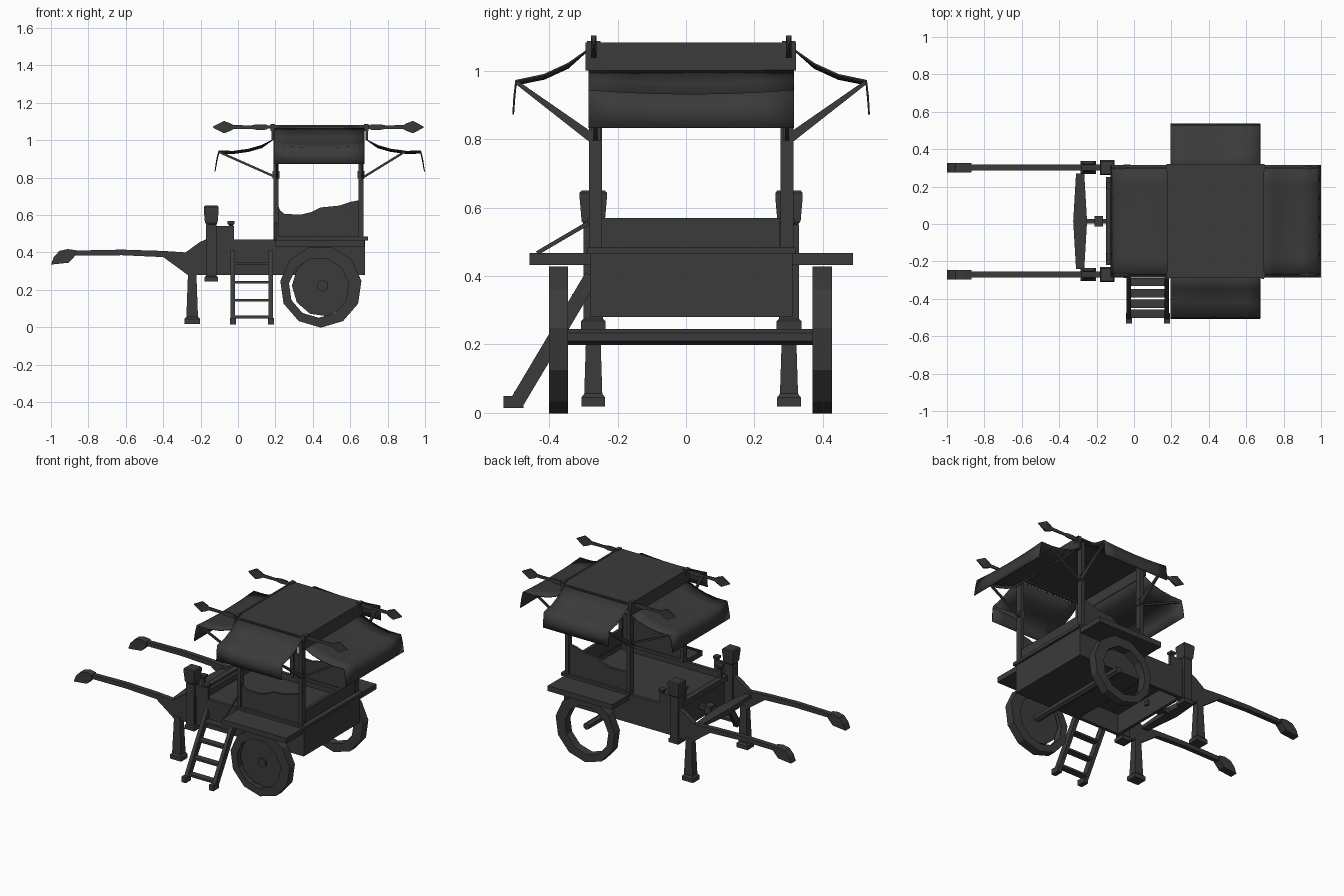
import bpy, bmesh, math
from mathutils import Vector, Matrix

cube = bpy.data.objects.get("Cube")
if cube:
    bpy.data.objects.remove(cube, do_unlink=True)

wood = bpy.data.materials.new("dark grey")
wood.use_nodes = True
grey = (0.043, 0.043, 0.043, 1)
wood.diffuse_color = grey
bsdf = wood.node_tree.nodes["Principled BSDF"]
bsdf.inputs["Base Color"].default_value = grey
bsdf.inputs["Roughness"].default_value = 0.9

MID = 0.015          # centre line of the cart in y
ROOF = 0.437         # centre of the roof in x
SIDES = (-1, 1)


def finish(name, bm):
    bmesh.ops.recalc_face_normals(bm, faces=bm.faces)
    mesh = bpy.data.meshes.new(name)
    bm.to_mesh(mesh)
    bm.free()
    mesh.materials.append(wood)
    obj = bpy.data.objects.new(name, mesh)
    bpy.context.collection.objects.link(obj)
    return obj


def box(name, x, y, z):
    """Box from (low, high) pairs."""
    bm = bmesh.new()
    bmesh.ops.create_cube(bm, size=1)
    for v in bm.verts:
        v.co = [(r[0] + r[1]) / 2 + c * (r[1] - r[0]) for r, c in zip((x, y, z), v.co)]
    return finish(name, bm)


def prism(name, profile, low, high):
    """Extrude an xz profile along y."""
    bm = bmesh.new()
    face = bm.faces.new([bm.verts.new((a, low, b)) for a, b in profile])
    ext = bmesh.ops.extrude_face_region(bm, geom=[face])
    moved = [g for g in ext["geom"] if isinstance(g, bmesh.types.BMVert)]
    bmesh.ops.translate(bm, vec=(0, high - low, 0), verts=moved)
    return finish(name, bm)


def stack(name, centre, rings, axis="z", flat=1.0, sides=4):
    """Loft of (position, half width) rings along an axis."""
    bm = bmesh.new()
    loops = []
    for t, r in rings:
        loop = []
        for i in range(sides):
            a = 2 * math.pi * (i + 0.5) / sides
            k = r / math.cos(math.pi / sides)
            u, w = k * math.cos(a), k * math.sin(a)
            off = {"z": (u, w * flat, t), "x": (t, u * flat, w), "y": (u, t, w * flat)}[axis]
            loop.append(bm.verts.new(Vector(centre) + Vector(off)))
        loops.append(loop)
    for a, b in zip(loops, loops[1:]):
        for i in range(sides):
            j = (i + 1) % sides
            bm.faces.new((a[i], a[j], b[j], b[i]))
    bm.faces.new(loops[0])
    bm.faces.new(loops[-1])
    return finish(name, bm)


def bar(name, p, q, w, h, taper=1.0):
    """Rectangular bar between two points, optionally thinner at the far end."""
    p, q = Vector(p), Vector(q)
    bm = bmesh.new()
    bmesh.ops.create_cube(bm, size=1)
    for v in bm.verts:
        if v.co.z > 0:
            v.co.y *= taper
    z = (q - p).normalized()
    x = z.cross(Vector((0, 0, 1))).normalized()
    rot = Matrix((x, z.cross(x), z)).transposed().to_4x4()
    bm.transform(Matrix.Translation((p + q) / 2) @ rot @ Matrix.Diagonal((w, h, (q - p).length, 1)))
    return finish(name, bm)


def wheel_rim(name, x, y, z, outer, inner, half, n=11):
    """Faceted rim in the xz plane, its hole slightly off centre."""
    bm = bmesh.new()
    corners = [(inner, -half), (outer, -half), (outer, half), (inner, half)]
    rows = []
    for i in range(n):
        a = 2 * math.pi * i / n - math.pi / 2
        row = []
        for r, d in corners:
            off = 0.011 if r == inner else 0
            row.append(bm.verts.new((x - off + r * math.cos(a), y + d, z - off / 2 + r * math.sin(a))))
        rows.append(row)
    for i in range(n):
        a, b = rows[i], rows[(i + 1) % n]
        for k in range(4):
            m = (k + 1) % 4
            bm.faces.new((a[k], a[m], b[m], b[k]))
    return finish(name, bm)


def awning(name, path, along_y, low, high, sag, steps=6):
    """Thin smooth cloth along a path, its crease sagging between the ends."""
    bm = bmesh.new()
    rows = []
    last = len(path) - 1
    for i in range(steps + 1):
        t = i / steps
        s = low + (high - low) * t
        row = []
        for k, (a, z) in enumerate(path):
            drop = sag * 4 * t * (1 - t) * (0 if k in (0, last) else 1)
            row.append(bm.verts.new((a, s, z - drop) if along_y else (s, a, z - drop)))
        rows.append(row)
    for r, q in zip(rows, rows[1:]):
        for k in range(last):
            f = bm.faces.new((r[k], r[k + 1], q[k + 1], q[k]))
            f.smooth = True
    obj = finish(name, bm)
    cloth = obj.modifiers.new("thickness", "SOLIDIFY")
    cloth.thickness = 0.005
    cloth.offset = 0


# Cart body: a deck between planks, the front half hollow underneath
box("deck", (-0.11, 0.68), (-0.27, 0.30), (0.41, 0.43))
box("rear_bottom", (0.20, 0.68), (-0.27, 0.30), (0.28, 0.30))
box("partition", (0.20, 0.215), (-0.27, 0.30), (0.28, 0.42))
for s in SIDES:
    y = MID + s * 0.285
    box("side_wall", (-0.115, 0.68), (y - 0.011, y + 0.011), (0.28, 0.47))
    box("side_rim", (0.19, 0.695), (y - 0.02, y + 0.02), (0.465, 0.485))
for x in (-0.105, 0.67):
    box("end_wall", (x - 0.01, x + 0.01), (-0.27, 0.30), (0.28, 0.47))
box("rear_rim", (0.65, 0.695), (-0.285, 0.315), (0.465, 0.485))
box("rear_panel", (0.645, 0.665), (-0.245, 0.275), (0.48, 0.57))

# Wavy side panels, fenders, corner posts
wave = [(0.21, 0.48), (0.21, 0.66), (0.225, 0.625), (0.25, 0.605), (0.34, 0.603), (0.39, 0.615),
        (0.44, 0.64), (0.54, 0.65), (0.60, 0.67), (0.655, 0.68), (0.655, 0.48)]
for s in SIDES:
    y = MID + s * 0.28
    prism("wavy_panel", wave, y - 0.008, y + 0.008)
    y1, y2 = sorted((MID + s * 0.29, MID + s * 0.473))
    box("fender", (0.20, 0.675), (y1, y2), (0.432, 0.467))
    for x in (0.203, 0.657):
        box("corner_post", (x - 0.013, x + 0.013), (y - 0.019, y + 0.019), (0.47, 1.07))
        box("post_clip", (x - 0.018, x + 0.018), (y - 0.012, y + 0.016), (0.795, 0.835))
bar("side_brace", (0.2, -0.435, 0.467), (0.2, -0.285, 0.555), 0.01, 0.012)

# Roof cloth, valances and finial poles
box("roof_cloth", (0.19, 0.69), (-0.29, 0.32), (1.07, 1.08))
for d in SIDES:
    x = ROOF + d * 0.252
    box("roof_valance", (x - 0.006, x + 0.006), (-0.293, 0.322), (1.0, 1.083))
finial = [(0.2, 0.008), (0.27, 0.008), (0.28, 0.014), (0.33, 0.015), (0.36, 0.009), (0.455, 0.011),
          (0.47, 0.02), (0.505, 0.033), (0.563, 0.003)]
for s in SIDES:
    y = MID + s * 0.285
    box("roof_pole", (0.18, 0.70), (y - 0.01, y + 0.01), (1.06, 1.08))
    for d in SIDES:
        x = ROOF + d * 0.25
        box("pole_bracket", (x - 0.012, x + 0.012), (y - 0.02, y + 0.02), (1.05, 1.087))
        stack("finial", (0.43, y, 1.07), [(d * t, r) for t, r in finial], "x", 0.25)

# Awnings and their struts
for d in SIDES:
    path = [(ROOF + d * a, z) for a, z in
            ((0.25, 1.003), (0.31, 0.972), (0.38, 0.952), (0.46, 0.941), (0.54, 0.942), (0.55, 0.90), (0.56, 0.833))]
    awning("end_awning", path, True, -0.285, 0.315, 0.012)
    path = [(MID + d * a, z) for a, z in
            ((0.30, 1.062), (0.36, 1.02), (0.43, 0.988), (0.512, 0.971), (0.517, 0.925), (0.52, 0.872))]
    awning("side_awning", path, False, 0.195, 0.675, 0.012)
    reach = 0.497 + d * -0.043
    for s in SIDES:
        y = MID + s * 0.28
        bar("end_strut", (ROOF + d * 0.23, y, 0.80), (ROOF + d * reach, y, 0.938), 0.012, 0.012)
        x = ROOF + s * 0.228
        bar("side_strut", (x, MID + d * 0.285, 0.80), (x, MID + d * 0.51, 0.966), 0.012, 0.028, 0.4)

# Wheels and axle; only one wheel has a solid disc
for y in (-0.373, 0.398):
    wheel_rim("wheel_rim", 0.443, y, 0.217, 0.219, 0.161, 0.028)
stack("wheel_disc", (0.453, -0.373, 0.222), [(-0.015, 0.158), (0.015, 0.158)], "y", 1, 11)
stack("wheel_hub", (0.453, -0.373, 0.222), [(-0.024, 0.028), (0.0, 0.028)], "y", 1, 6)
stack("axle", (0.453, 0, 0.222), [(-0.36, 0.02), (0.40, 0.02)], "y", 1, 6)

# Handles, legs and front posts
handle = [(-0.87, 0.41), (-0.62, 0.415), (-0.40, 0.408), (-0.28, 0.40), (-0.205, 0.455), (-0.17, 0.47),
          (-0.11, 0.47), (-0.11, 0.28), (-0.27, 0.28), (-0.31, 0.31), (-0.40, 0.375), (-0.62, 0.385), (-0.87, 0.383)]
grip = [(-1.0, 0.335), (-0.985, 0.375), (-0.955, 0.408), (-0.91, 0.418), (-0.87, 0.412), (-0.87, 0.383),
        (-0.905, 0.345)]
for s in SIDES:
    y = MID + s * 0.286
    prism("handle", handle, y - 0.016, y + 0.016)
    prism("grip", grip, y - 0.025, y + 0.025)
    stack("front_leg", (-0.245, y, 0), [(0.018, 0.041), (0.045, 0.041), (0.056, 0.031), (0.30, 0.022)], "z", 0.85)
    stack("front_post", (-0.143, y, 0), [(0.245, 0.036), (0.268, 0.036), (0.275, 0.029), (0.55, 0.029)])
    stack("post_cap", (-0.143, y, 0), [(0.55, 0.026), (0.56, 0.034), (0.63, 0.04), (0.643, 0.04), (0.65, 0.034)])
    box("side_rail", (-0.115, -0.022), (y - 0.01, y + 0.01), (0.465, 0.54))
    for x, py in ((-0.038, y), (-0.13, MID + s * 0.19)):
        stack("peg", (x, py, 0), [(0.46, 0.01), (0.545, 0.01), (0.553, 0.018), (0.568, 0.018)])
box("front_rail", (-0.15, -0.115), (-0.22, 0.25), (0.45, 0.485))

# Draw bar between the handles
stack("draw_bar", (-0.288, MID, 0.38), [(-0.255, 0.022), (0.0, 0.037), (0.255, 0.022)], "y", 0.5)
box("draw_link", (-0.26, -0.08), (MID - 0.013, MID + 0.013), (0.35, 0.38))
box("draw_block", (-0.21, -0.165), (MID - 0.028, MID + 0.028), (0.34, 0.39))

# Ladder
for x in (-0.027, 0.176):
    bar("ladder_rail", (x, -0.495, 0.03), (x, -0.275, 0.40), 0.024, 0.042)
    box("ladder_foot", (x - 0.016, x + 0.016), (-0.533, -0.475), (0.014, 0.05))
for z in (0.055, 0.145, 0.24, 0.34):
    y = -0.495 + (z - 0.03) * 0.595
    box("rung", (-0.02, 0.17), (y - 0.022, y + 0.022), (z - 0.007, z + 0.007))
